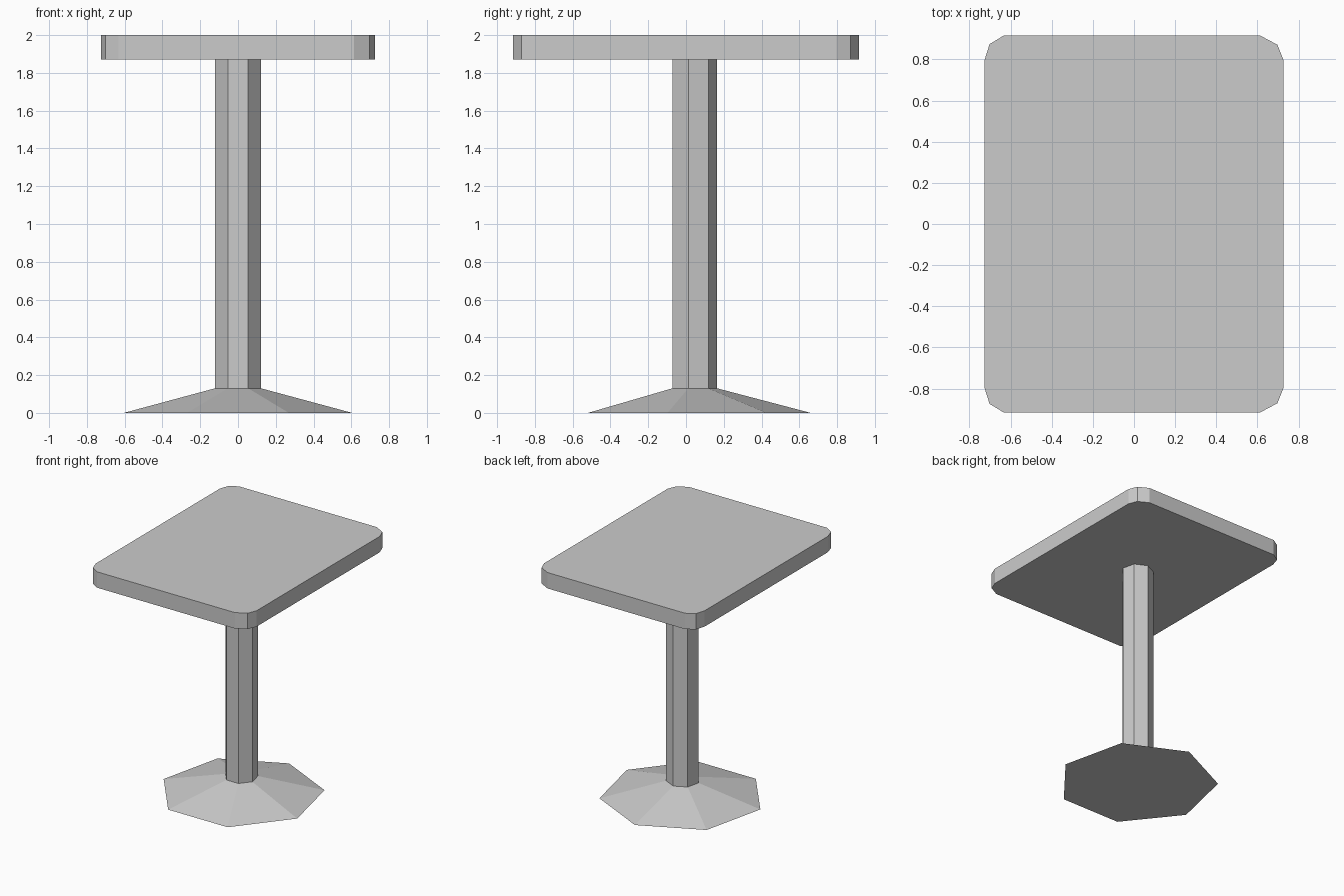
import bpy, bmesh
from math import sin, cos, tau

old = bpy.data.objects.get("Cube")
if old:
    bpy.data.objects.remove(old, do_unlink=True)

grey = bpy.data.materials.new("plain_grey")
grey.use_nodes = True
colour = (0.6, 0.6, 0.6, 1)
grey.diffuse_color = colour
grey.node_tree.nodes["Principled BSDF"].inputs["Base Color"].default_value = colour

CENTRE_Y = 0.04   # the stand sits slightly behind the middle of the top
SIDES = 7


def heptagon(radius):
    """Seven-sided outline with one corner pointing to the back."""
    return [(radius * sin(tau * i / SIDES), CENTRE_Y + radius * cos(tau * i / SIDES))
            for i in range(SIDES)]


def loft(name, lower, upper, z0, z1):
    """Closed flat-shaded solid between two outlines."""
    bm = bmesh.new()
    a = [bm.verts.new((x, y, z0)) for x, y in lower]
    b = [bm.verts.new((x, y, z1)) for x, y in upper]
    bm.faces.new(a)
    bm.faces.new(b)
    n = len(a)
    for i in range(n):
        j = (i + 1) % n
        bm.faces.new((a[i], a[j], b[j], b[i]))
    bmesh.ops.recalc_face_normals(bm, faces=bm.faces)
    mesh = bpy.data.meshes.new(name)
    bm.to_mesh(mesh)
    bm.free()
    mesh.materials.append(grey)
    obj = bpy.data.objects.new(name, mesh)
    bpy.context.collection.objects.link(obj)
    return obj


# Table top: rectangle with two-step clipped corners, a little longer on the right
right = [(0.613, -0.916), (0.697, -0.871), (0.726, -0.798)]
left = [(-0.633, -0.916), (-0.702, -0.874), (-0.726, -0.798)]


def to_back(points):
    return [(x, -y) for x, y in points]


outline = right + to_back(right)[::-1] + to_back(left) + left[::-1]
loft("table_top", outline, outline, 1.87, 2.0)

# Pedestal column
loft("column", heptagon(0.125), heptagon(0.125), 0.13, 1.87)

# Sloping foot
loft("foot", heptagon(0.62), heptagon(0.125), 0.0, 0.13)
